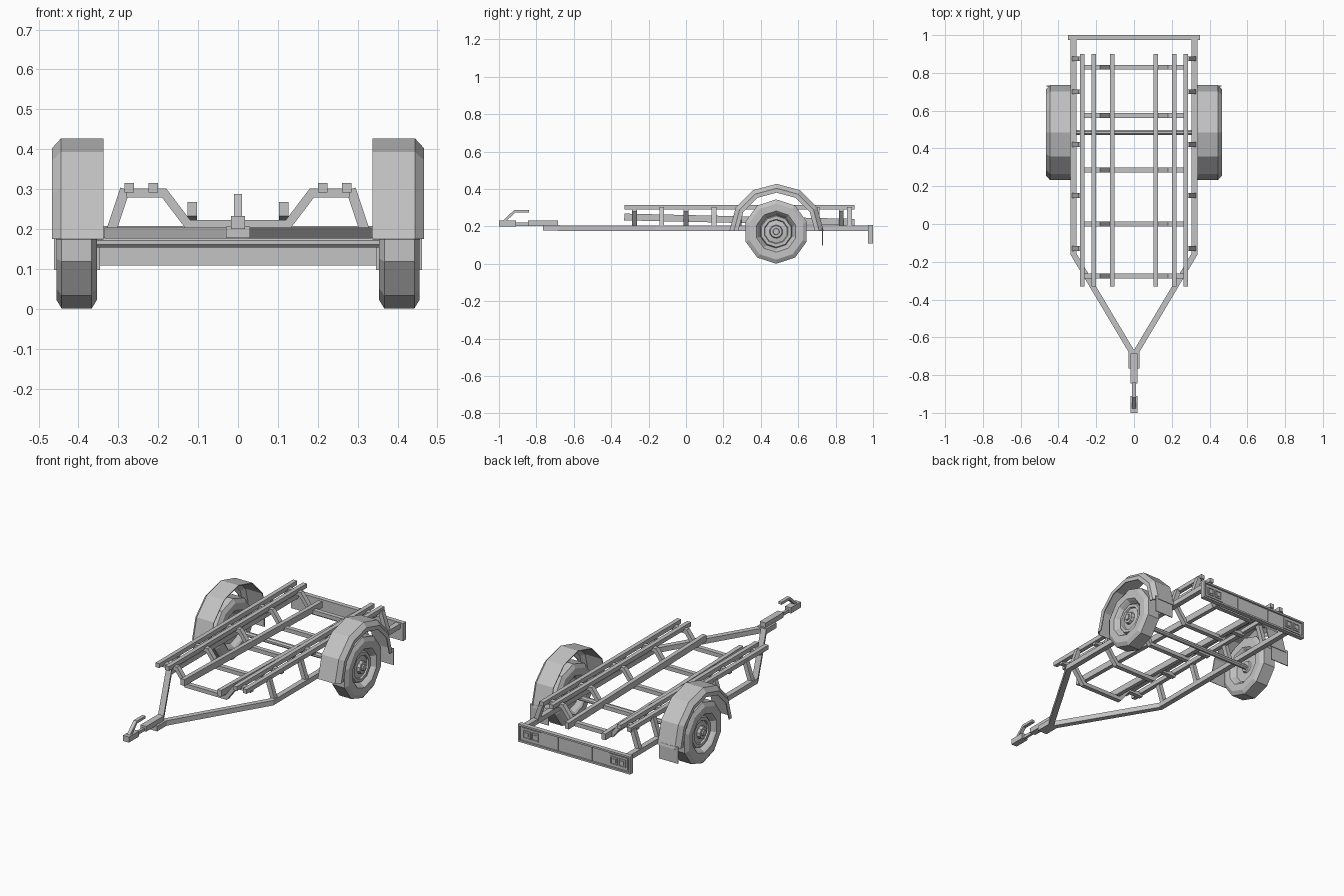
import bpy, bmesh, math
from mathutils import Vector

if "Cube" in bpy.data.objects:
    bpy.data.objects.remove(bpy.data.objects["Cube"], do_unlink=True)

grey = bpy.data.materials.new("plain grey metal")
grey.use_nodes = True
COLOUR = (0.55, 0.55, 0.55, 1)
grey.diffuse_color = COLOUR
grey.node_tree.nodes["Principled BSDF"].inputs["Base Color"].default_value = COLOUR

X, Y, Z = Vector((1, 0, 0)), Vector((0, 1, 0)), Vector((0, 0, 1))


def finish(name, bm):
    bmesh.ops.recalc_face_normals(bm, faces=bm.faces)
    mesh = bpy.data.meshes.new(name)
    bm.to_mesh(mesh)
    bm.free()
    mesh.materials.append(grey)
    obj = bpy.data.objects.new(name, mesh)
    bpy.context.collection.objects.link(obj)
    return obj


def mirror(obj):
    obj.modifiers.new("mirror", "MIRROR").use_axis[0] = True
    return obj


def box(name, x, y, z):
    """Box spanning three (low, high) ranges."""
    bm = bmesh.new()
    bmesh.ops.create_cube(bm, size=1)
    for v in bm.verts:
        v.co = [r[0] if c < 0 else r[1] for c, r in zip(v.co, (x, y, z))]
    return finish(name, bm)


def tube(name, path, normal, wide, deep):
    """Mitred square tube along a flat path; deep is measured along normal."""
    pts = [Vector(p) for p in path]
    bm = bmesh.new()
    rings = []
    for i, p in enumerate(pts):
        a = (p - pts[i - 1]).normalized() if i else None
        b = (pts[i + 1] - p).normalized() if i < len(pts) - 1 else None
        a, b = a or b, b or a
        side = normal.cross(a + b).normalized()
        side *= wide / 2 / side.dot(normal.cross(a))
        n = normal * deep / 2
        rings.append([bm.verts.new(p + s * side + t * n)
                      for s, t in ((1, 1), (-1, 1), (-1, -1), (1, -1))])
    for r, q in zip(rings, rings[1:]):
        for i in range(4):
            j = (i + 1) % 4
            bm.faces.new((r[i], r[j], q[j], q[i]))
    bm.faces.new(rings[0])
    bm.faces.new(rings[-1])
    return finish(name, bm)


def lathe(name, profile, centre, steps, start, sweep):
    """Spin an (x, radius) profile round an axis along x."""
    bm = bmesh.new()
    closed = sweep > 6.28
    cols = []
    for k in range(steps if closed else steps + 1):
        a = start + sweep * k / steps
        cols.append([bm.verts.new((x, centre[0] + r * math.cos(a), centre[1] + r * math.sin(a)))
                     for x, r in profile])
    for k in range(steps):
        c, d = cols[k], cols[(k + 1) % len(cols)]
        for i in range(len(profile) - 1):
            bm.faces.new((c[i], c[i + 1], d[i + 1], d[i]))
    bmesh.ops.remove_doubles(bm, verts=bm.verts, dist=1e-5)
    return finish(name, bm)


# Main frame with tapered drawbar
mirror(tube("frame_rail", [(.32, .98, .19), (.32, -.16, .19), (.01, -.68, .19)], Z, .03, .028))
box("drawbar_nose", (-.03, .03), (-.765, -.675), (.177, .206))

# Coupling and its handle
box("coupling_bar", (-.018, .018), (-.845, -.685), (.203, .232))
box("coupling_neck", (-.007, .007), (-.92, -.84), (.203, .22))
box("coupling_head", (-.018, .018), (-1, -.91), (.2, .232))
tube("coupling_handle", [(0, -.975, .225), (0, -.915, .281), (0, -.84, .281)], X, .014, .02)

# Cross cradles, dipping in the middle
for y in (-.275, 0, .285, .575, .83):
    half = [(.28, .29), (.185, .29), (.125, .211)]
    path = [(x, y, z) for x, z in half] + [(-x, y, z) for x, z in reversed(half)]
    tube("cross_cradle", path, Y, .022, .026)

# Leaning posts between rails and upper bars
for y in (-.13, .15, .42, .7, .875):
    mirror(tube("side_post", [(.318, y, .195), (.283, y, .3)], Y, .025, .026))

# Long carrying bars
for x in (.212, .273):
    mirror(tube("upper_bar", [(x, -.33, .303), (x, .9, .303)], Z, .024, .024))
mirror(tube("inner_bar", [(.115, -.33, .25), (.115, .9, .222)], X, .036, .024))

# Axle
lathe("axle", [(-.39, 0), (-.39, .014), (.39, .014), (.39, 0)], (.485, .166), 8, math.pi / 8, math.tau)

# Wheels: tyre, rim and hub in one turned profile
wheel = [(.454, 0), (.454, .016), (.446, .018), (.446, .032), (.43, .036), (.426, .062),
         (.434, .066), (.434, .083), (.424, .088), (.446, .102), (.455, .11), (.455, .15),
         (.442, .172), (.367, .172), (.354, .15), (.354, .11), (.362, .1), (.385, .085),
         (.385, .035), (.375, .03), (.375, 0)]
mirror(lathe("wheel", wheel, (.482, .172), 10, math.pi / 2, math.tau))

# Mudguards and flaps
guard = [(.337, .252), (.444, .252), (.466, .228), (.466, .205)]
fender = mirror(lathe("mudguard", guard, (.484, .175), 6, 0, math.pi))
solid = fender.modifiers.new("thickness", "SOLIDIFY")
solid.thickness = .005
mirror(box("mud_flap", (.346, .462), (.728, .733), (.097, .19)))

# Rear board with raised border, divided into three fields
box("rear_board", (-.345, .345), (.974, .99), (.112, .205))
for z in (.113, .203):
    box("board_border", (-.35, .35), (.974, 1), (z - .005, z + .005))
mirror(box("board_end", (.34, .35), (.974, 1), (.108, .208)))
mirror(box("board_divider", (.104, .108), (.985, .994), (.118, .198)))

# Rear lamps: shallow housings, each with two framed lenses
mirror(box("lamp_housing", (.215, .33), (.985, .994), (.125, .191)))
for x in (.247, .298):
    for s in (-1, 1):
        mirror(box("lens_frame_side", tuple(sorted((x + s * .018, x + s * .022))), (.99, .999), (.136, .18)))
        z = .158 + s * .02
        mirror(box("lens_frame_edge", (x - .022, x + .022), (.99, .999), (z - .002, z + .002)))
    mirror(box("lens", (x - .01, x + .01), (.99, .998), (.148, .168)))
